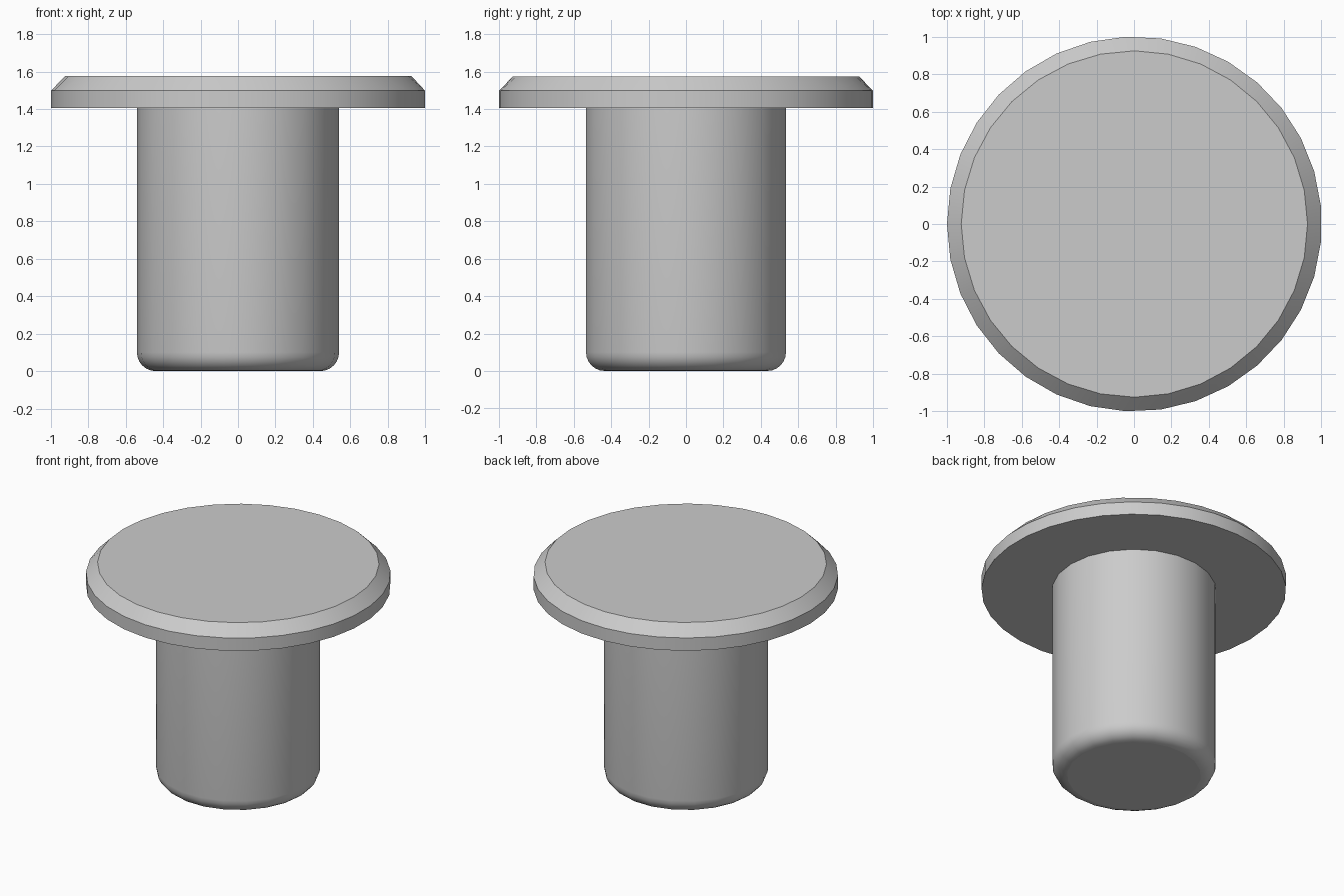
import bpy, bmesh
from math import pi, sin, cos, radians

cube = bpy.data.objects.get("Cube")
if cube:
    bpy.data.objects.remove(cube, do_unlink=True)

GREY = (0.6, 0.6, 0.6, 1.0)
mat = bpy.data.materials.new("plain_grey")
mat.use_nodes = True
mat.diffuse_color = GREY
mat.node_tree.nodes["Principled BSDF"].inputs["Base Color"].default_value = GREY


def build(name, rings, shift=0.0):
    """Stack of rings (radius, z, sides), bridged together and capped."""
    bm = bmesh.new()
    loops = []
    for radius, z, sides in rings:
        steps = [pi + 2 * pi * i / sides for i in range(sides)]
        verts = [bm.verts.new((radius * cos(a) + shift, radius * sin(a), z)) for a in steps]
        loops.append([bm.edges.new((verts[i - 1], verts[i])) for i in range(sides)])
    for low, high in zip(loops, loops[1:]):
        bmesh.ops.bridge_loops(bm, edges=low + high)
    for cap in (loops[0], loops[-1]):
        bmesh.ops.contextual_create(bm, geom=cap)
    bmesh.ops.recalc_face_normals(bm, faces=bm.faces)
    mesh = bpy.data.meshes.new(name)
    bm.to_mesh(mesh)
    bm.free()
    mesh.materials.append(mat)
    obj = bpy.data.objects.new(name, mesh)
    bpy.context.collection.objects.link(obj)
    bpy.ops.object.select_all(action='DESELECT')
    obj.select_set(True)
    bpy.context.view_layer.objects.active = obj
    bpy.ops.object.shade_smooth_by_angle(angle=radians(30))
    # Keep the end caps flat
    for poly in mesh.polygons:
        if abs(poly.normal.z) > 0.999:
            poly.use_smooth = False
    return obj


# Flange with a chamfered top rim
build("flange", [(1.001, 1.405, 33), (1.001, 1.498, 33), (0.925, 1.575, 32)], 0.002)

# Shaft with a rounded lower end
SIDES, RADIUS, FILLET, STEPS = 22, 0.54, 0.1, 6
shaft = []
for i in range(STEPS + 1):
    a = pi / 2 * i / STEPS
    shaft.append((RADIUS - FILLET * (1 - sin(a)), FILLET * (1 - cos(a)), SIDES))
shaft.append((RADIUS, 1.405, SIDES))
build("shaft", shaft)
